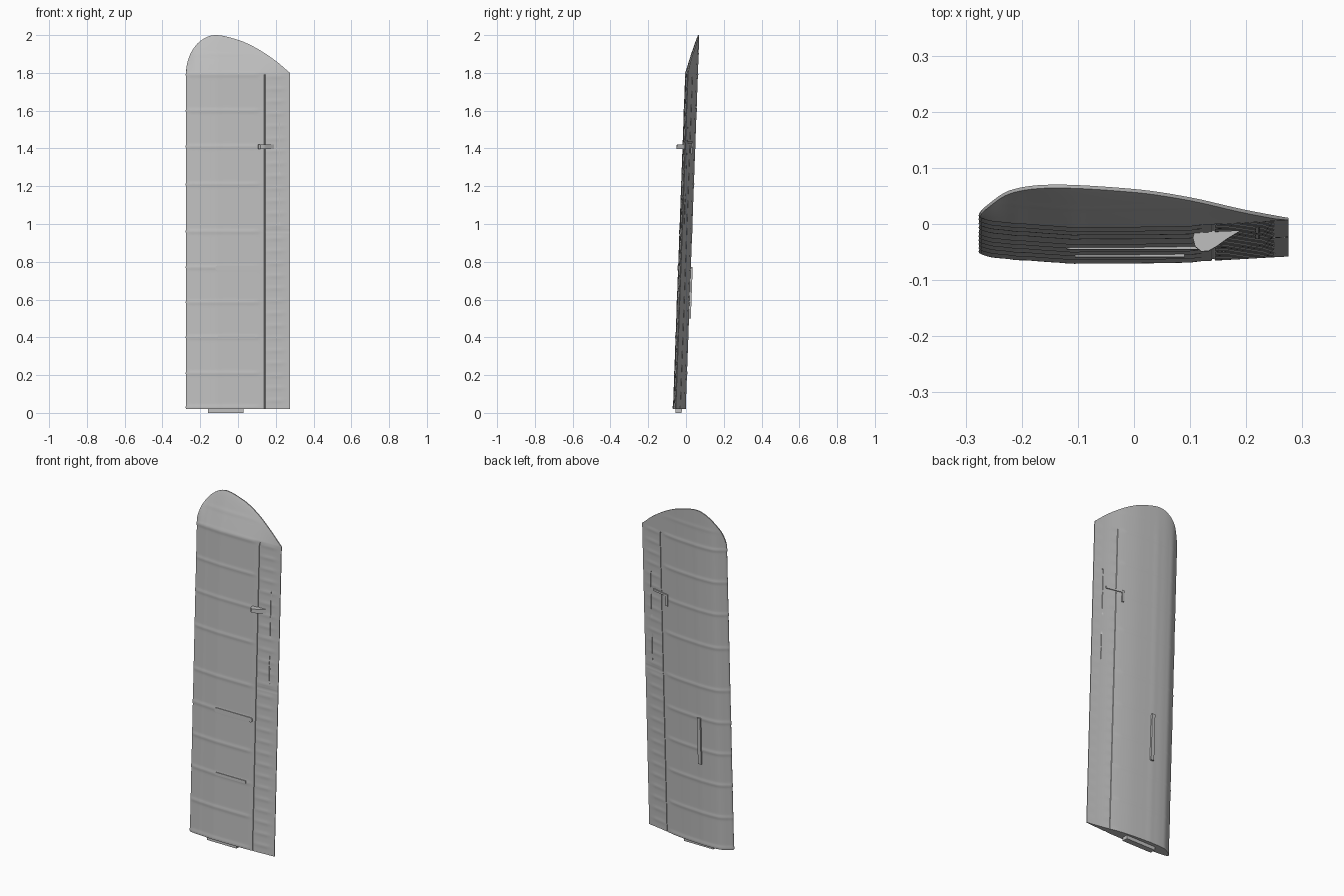
import bpy, bmesh, math
from mathutils import Vector

cube = bpy.data.objects.get("Cube")
if cube:
    bpy.data.objects.remove(cube, do_unlink=True)

CHORD, ROOT, SHOULDER, LEAN = 0.55, 0.02, 1.8, 0.0365

grey = bpy.data.materials.new("plain_grey")
grey.use_nodes = True
COLOUR = (0.52, 0.52, 0.52, 1)
grey.diffuse_color = COLOUR
grey.node_tree.nodes["Principled BSDF"].inputs["Base Color"].default_value = COLOUR


def curve(points):
    """Smooth function of chord fraction, eased towards the leading edge."""
    k = [(math.sqrt(u), v) for u, v in points]

    def slope(i):
        a, b = k[max(i - 1, 0)], k[min(i + 1, len(k) - 1)]
        return (b[1] - a[1]) / (b[0] - a[0])

    def f(u):
        s = math.sqrt(min(max(u, 0), 1))
        i = max(j for j in range(len(k) - 1) if k[j][0] <= s)
        h = k[i + 1][0] - k[i][0]
        t = (s - k[i][0]) / h
        return ((2*t**3 - 3*t*t + 1) * k[i][1] + (t**3 - 2*t*t + t) * h * slope(i)
                + (3*t*t - 2*t**3) * k[i + 1][1] + (t**3 - t*t) * h * slope(i + 1))
    return f


# Section curves and the rounded tip outline
back = curve([(0, -.05), (.03, -.032), (.1, -.01), (.23, -.002), (.5, -.009),
              (.68, -.022), (.86, -.042), (1, -.054)])
front = curve([(0, -.05), (.03, -.057), (.13, -.062), (.3, -.068), (.68, -.067), (1, -.058)])
tip = curve([(0, 1.8), (.02, 1.87), (.05, 1.91), (.14, 1.97), (.28, 2.0),
             (.5, 1.975), (.68, 1.93), (.86, 1.865), (1, 1.8)])

RIBS = [.03, .21, .4, .585, .77, .96, 1.21, 1.41, 1.6, 1.79, 1.9]
HINGE = .757


def bump(d, width):
    return math.exp(-(d / width) ** 2)


def relief(u, z):
    """Height of ribs, spars and panel gaps above the plain skin."""
    d = 0
    if u < .69:
        d += .0022 * max(bump(z - r, .009) for r in RIBS)
        d += .0012 * max(bump(u - .3, .025), bump(u - .12, .02))
    if .79 < u < .95 and z < SHOULDER:
        d += .0015 * bump((z + .033) % .066 - .033, .01)
    if z < SHOULDER - .01:
        if abs(u - HINGE) < .0045:
            d = -.003
        # trim tab gaps
        if abs(u - .9) < .0045 and (1.0 < z < 1.16 or 1.27 < z < 1.53):
            d = -.0015
        if u > .76 and abs(z - .96) < .004:
            d = -.0015
    return d


def finish(bm, name):
    bmesh.ops.remove_doubles(bm, verts=bm.verts, dist=.0002)
    bmesh.ops.dissolve_degenerate(bm, edges=bm.edges, dist=.0001)
    bmesh.ops.recalc_face_normals(bm, faces=bm.faces)
    for v in bm.verts:
        v.co.y += LEAN * (v.co.z - ROOT)
    mesh = bpy.data.meshes.new(name)
    bm.to_mesh(mesh)
    bm.free()
    mesh.materials.append(grey)
    ob = bpy.data.objects.new(name, mesh)
    bpy.context.collection.objects.link(ob)
    bpy.ops.object.select_all(action='DESELECT')
    ob.select_set(True)
    bpy.context.view_layer.objects.active = ob
    bpy.ops.object.shade_smooth_by_angle(angle=math.radians(32))
    return ob


# Wing panel: columns along the chord, rows up the span
cols = [(i / 40) ** 1.7 for i in range(41)]
for c in (HINGE, .9):
    cols = [u for u in cols if abs(u - c) > .009]
    cols += [c - .006, c - .004, c + .004, c + .006]
cols.sort()
SPAN_ROWS, TIP_ROWS = 240, 24
RIM = .006


def skin_point(u, row, side):
    s = max(0, row - SPAN_ROWS) / TIP_ROWS
    z = ROOT + (SHOULDER - ROOT) * min(row / SPAN_ROWS, 1)
    z += s * (tip(u) - SHOULDER)
    b, f = back(u), front(u)
    thick = b - f
    d = relief(u, z) * (1 - s)
    edge = min(1, u / .04)
    if side > 0:
        y = b + d * edge
    else:
        rim = min(RIM, thick)
        y = b - rim - (thick - rim) * (1 - s) ** .9 - d * edge
    return Vector((-CHORD / 2 + CHORD * u - d * (1 - edge), y, z))


bm = bmesh.new()
rows = range(SPAN_ROWS + TIP_ROWS + 1)
grid = {side: [[bm.verts.new(skin_point(u, r, side)) for u in cols] for r in rows]
        for side in (-1, 1)}
F, B = grid[-1], grid[1]
for g in (F, B):
    for lo, hi in zip(g, g[1:]):
        for i in range(len(cols) - 1):
            bm.faces.new((lo[i], lo[i + 1], hi[i + 1], hi[i]))
for r in (0, -1):                                   # root cap and tip rim
    for i in range(len(cols) - 1):
        bm.faces.new((F[r][i], F[r][i + 1], B[r][i + 1], B[r][i]))
for r in rows[:-1]:                                 # trailing edge
    bm.faces.new((F[r][-1], F[r + 1][-1], B[r + 1][-1], B[r][-1]))
finish(bm, "wing_panel")


def prism(name, outline, start, end, axis):
    """Extrude an outline along y (outline in x, z) or z (outline in x, y)."""
    bm = bmesh.new()
    place = (lambda a, b, t: (a, t, b)) if axis == "y" else (lambda a, b, t: (a, b, t))
    face = bm.faces.new([bm.verts.new(place(a, b, start)) for a, b in outline])
    new = bmesh.ops.extrude_face_region(bm, geom=[face])["geom"]
    shift = Vector(place(0, 0, end - start))
    bmesh.ops.translate(bm, vec=shift, verts=[v for v in new if isinstance(v, bmesh.types.BMVert)])
    return finish(bm, name)


def rect(x0, x1, b0, b1):
    return [(x0, b0), (x1, b0), (x1, b1), (x0, b1)]


def pill(x0, x1, z, r, steps=8):
    pts = []
    for cx, turn in ((x1 - r, -math.pi / 2), (x0 + r, math.pi / 2)):
        for i in range(steps + 1):
            a = turn + math.pi * i / steps
            pts.append((cx + r * math.cos(a), z + r * math.sin(a)))
    return pts


# Root fitting below the panel
prism("root_fitting", rect(-.16, .03, -.055, -.022), 0, .03, "z")

# Raised blister and bar on the front skin
prism("front_blister", pill(-.12, .122, .767, .013), -.06, -.073, "y")
prism("front_bar", rect(-.105, .09, .395, .411), -.06, -.073, "y")

# Teardrop hinge fairing, set low so the lean brings it to its place
drop = [(.108, -.012), (.105, -.025), (.109, -.04), (.12, -.049), (.133, -.048),
        (.147, -.04), (.165, -.027), (.19, -.012)]
prism("hinge_fairing", [(x, y - .051) for x, y in drop], 1.397, 1.42, "z")

# Long strip on the back skin
prism("back_strip", pill(-.115, -.095, .635, .01)[:9] and rect(-.115, -.095, .5, .772),
      -.01, .008, "y")

# Control rod and its crank, lying along the back skin
rod = [(.1, -.026), (.2, -.046), (.2, -.037), (.1, -.017)]
prism("control_rod", rod, 1.425, 1.437, "z")
prism("rod_crank", rect(.095, .107, 1.37, 1.437), -.03, -.015, "y")
